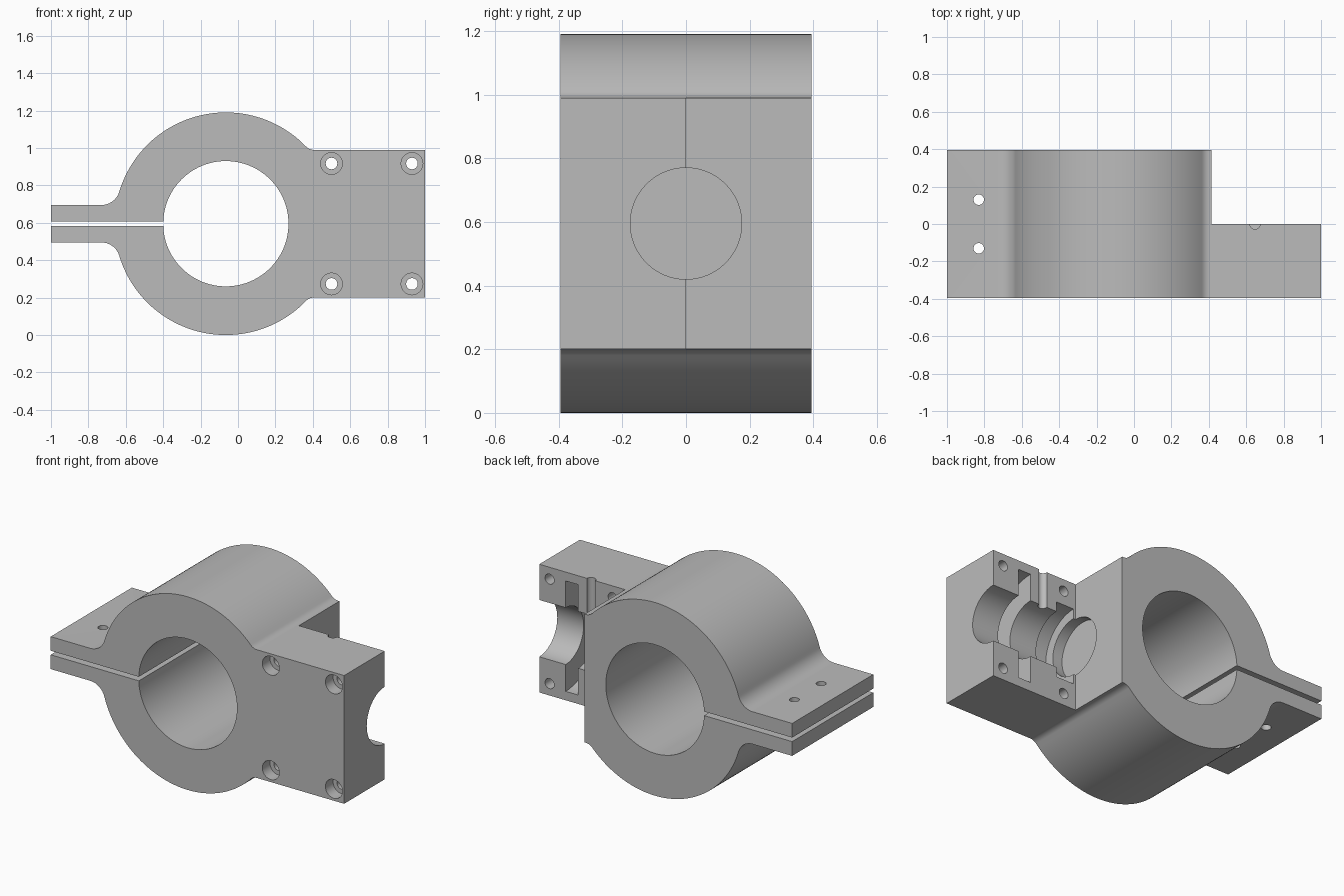
import bpy, bmesh, math
from mathutils import Matrix, Vector

if "Cube" in bpy.data.objects:
    bpy.data.objects.remove(bpy.data.objects["Cube"])

CX, CZ = -0.065, 0.595       # clamp ring centre
R_OUT, R_IN = 0.595, 0.335
DEPTH = 0.395                # half depth in y
FLAT, STEP = 0.1, 0.395      # half heights of the clamp ears and of the block

grey = bpy.data.materials.new("grey")
grey.diffuse_color = (0.5, 0.5, 0.5, 1)
grey.use_nodes = True
grey.node_tree.nodes["Principled BSDF"].inputs["Base Color"].default_value = grey.diffuse_color


def new_object(name, bm):
    bmesh.ops.recalc_face_normals(bm, faces=bm.faces)
    me = bpy.data.meshes.new(name)
    bm.to_mesh(me)
    bm.free()
    me.materials.append(grey)
    ob = bpy.data.objects.new(name, me)
    bpy.context.collection.objects.link(ob)
    return ob


def prism(name, pts, y0, y1):
    """Extrude an (x, z) outline along y."""
    bm = bmesh.new()
    face = bm.faces.new([bm.verts.new((x, y0, z)) for x, z in pts])
    ext = bmesh.ops.extrude_face_region(bm, geom=[face])["geom"]
    bmesh.ops.translate(bm, vec=(0, y1 - y0, 0),
                        verts=[v for v in ext if isinstance(v, bmesh.types.BMVert)])
    return new_object(name, bm)


def rod(name, a, b, r, n=32):
    """Cylinder from point a to point b."""
    a, b = Vector(a), Vector(b)
    rot = (b - a).to_track_quat('Z', 'Y').to_matrix().to_4x4()
    bm = bmesh.new()
    bmesh.ops.create_cone(bm, cap_ends=True, segments=n, radius1=r, radius2=r,
                          depth=(b - a).length,
                          matrix=Matrix.Translation((a + b) / 2) @ rot)
    return new_object(name, bm)


def box(name, x0, x1, y0, y1, z0, z1):
    return prism(name, [(x0, z0), (x1, z0), (x1, z1), (x0, z1)], y0, y1)


def arc(cx, cz, r, a0, a1, n):
    return [(cx + r * math.cos(a0 + (a1 - a0) * i / n),
             cz + r * math.sin(a0 + (a1 - a0) * i / n)) for i in range(n + 1)]


def boolean(target, other, op):
    mod = target.modifiers.new(other.name, 'BOOLEAN')
    mod.operation, mod.solver, mod.object = op, 'EXACT', other
    bpy.context.view_layer.objects.active = target
    bpy.ops.object.modifier_apply(modifier=mod.name)
    bpy.data.objects.remove(other, do_unlink=True)


# Upper half of the outline: block corner, small fillet, ring arc, large fillet, ear
RF, LF = 0.06, 0.1
dz_r, dz_l = STEP + RF, FLAT + LF
dx_r = math.sqrt((R_OUT + RF) ** 2 - dz_r ** 2)
dx_l = -math.sqrt((R_OUT + LF) ** 2 - dz_l ** 2)
ang_r, ang_l = math.atan2(dz_r, dx_r), math.atan2(dz_l, dx_l)
upper = [(0.415 - CX, STEP)]
upper += arc(dx_r, dz_r, RF, 1.5 * math.pi, ang_r + math.pi, 8)
upper += arc(0, 0, R_OUT, ang_r, ang_l, 64)[1:-1]
upper += arc(dx_l, dz_l, LF, ang_l - math.pi, -math.pi / 2, 12)
upper += [(-1 - CX, FLAT)]
outline = upper + [(x, -z) for x, z in reversed(upper)]
body = prism("clamp_body", [(CX + x, CZ + z) for x, z in outline], -DEPTH, DEPTH)

# Half block beside the ring, overlapping the body inside its solid area
block = box("side_block", 0.36, 1, -DEPTH, 0, CZ - STEP, CZ + STEP)
boolean(body, block, 'UNION')

# Ring bore and clamping slit
boolean(body, rod("ring_bore", (CX, -1, CZ), (CX, 1, CZ), R_IN, 96), 'DIFFERENCE')
boolean(body, box("slit", -1.2, CX, -1, 1, CZ - 0.012, CZ + 0.013), 'DIFFERENCE')

# Stepped cross bore: shaft, wide groove and bearing seat
boolean(body, rod("shaft_bore", (0.365, 0, CZ), (1.2, 0, CZ), 0.175, 64), 'DIFFERENCE')
boolean(body, rod("wide_groove", (0.735, 0, CZ), (0.82, 0, CZ), 0.34, 64), 'DIFFERENCE')
boolean(body, rod("bearing_seat", (0.43, 0, CZ), (0.55, 0, CZ), 0.235, 64), 'DIFFERENCE')

# Half-round channel from the top down to the cross bore
boolean(body, rod("top_channel", (0.647, 0, CZ + 0.1), (0.647, 0, 1.2), 0.028), 'DIFFERENCE')

# Counterbored screw holes in the block
for x in (0.5, 0.93):
    for z in (CZ - 0.322, CZ + 0.322):
        boolean(body, rod("screw_hole", (x, -0.6, z), (x, 0.2, z), 0.031), 'DIFFERENCE')
        boolean(body, rod("screw_head", (x, -0.6, z), (x, -0.32, z), 0.058), 'DIFFERENCE')

# Bolt holes through both ears
for y in (-0.13, 0.13):
    boolean(body, rod("ear_hole", (-0.83, y, 0.3), (-0.83, y, 0.9), 0.028), 'DIFFERENCE')

bpy.ops.object.select_all(action='DESELECT')
body.select_set(True)
bpy.context.view_layer.objects.active = body
bpy.ops.object.shade_smooth_by_angle(angle=math.radians(25))
